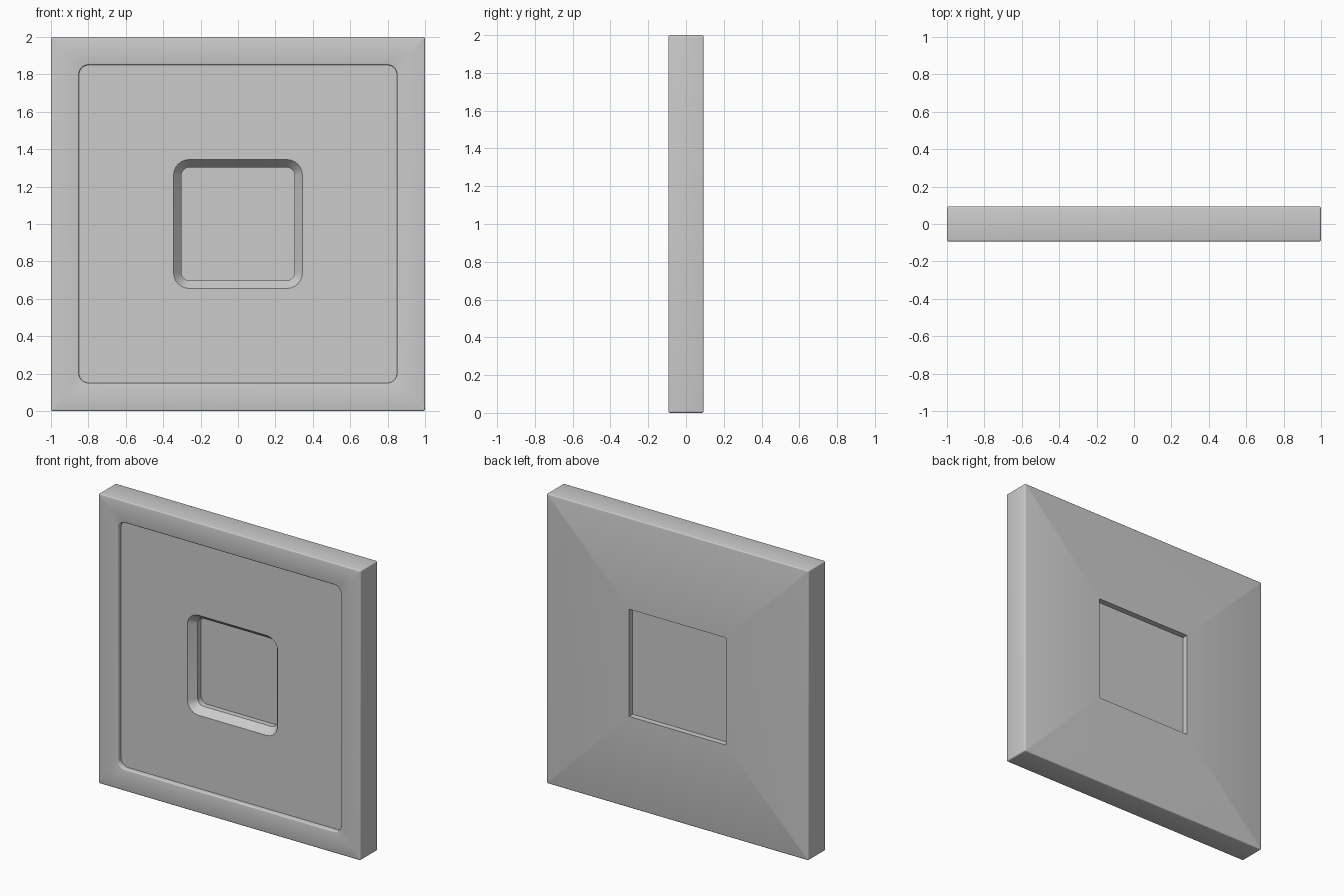
import bpy, bmesh
from math import sin, cos, pi, radians

if "Cube" in bpy.data.objects:
    bpy.data.objects.remove(bpy.data.objects["Cube"])

SEG = 6            # segments per rounded corner
HALF_T = 0.093     # half thickness
R = 0.008          # small edge rounding


def ring(bm, half, radius, y):
    """Rounded square in the XZ plane, centred at z = 1."""
    verts = []
    for k, (sx, sz) in enumerate([(1, 1), (-1, 1), (-1, -1), (1, -1)]):
        for i in range(SEG + 1):
            a = (k + i / SEG) * pi / 2
            verts.append(bm.verts.new((sx * (half - radius) + radius * cos(a), y,
                                       1 + sz * (half - radius) + radius * sin(a))))
    return verts


def fillet(half, y, radius, a0, a1, n=3):
    """Rounded edge as (half size, corner radius, y) steps around a centre."""
    out = []
    for i in range(n + 1):
        a = radians(a0 + (a1 - a0) * i / n)
        h = half + R * cos(a)
        out.append((h, radius + R * cos(a), y + R * sin(a)))
    return out


# Profile from the front pane, over the frame, round to the back recess
profile = [(0.303, 0.045, 0.03), (0.303, 0.045, -0.008),   # window well
           (0.345, 0.085, -0.06),                          # sloped window edge
           (0.850, 0.052, -0.06)]                          # recessed panel
profile += fillet(0.858, -HALF_T + R, 0.06, 180, 270)      # inner frame edge
profile += fillet(1 - R, -HALF_T + R, 0.002, 270, 360)     # outer front edge
profile += fillet(1 - R, HALF_T - R, 0.002, 0, 90)         # outer back edge
profile += [(0.37, 0, HALF_T), (0.37, 0, HALF_T - 0.04)]   # square back recess

bm = bmesh.new()
rings = [ring(bm, h, max(r, 0), y) for h, r, y in profile]
n = len(rings[0])
for a, b in zip(rings, rings[1:]):
    for i in range(n):
        j = (i + 1) % n
        bm.faces.new((a[i], a[j], b[j], b[i]))
bm.faces.new(rings[0])
bm.faces.new(rings[-1])
bmesh.ops.remove_doubles(bm, verts=bm.verts, dist=0.00005)
bmesh.ops.recalc_face_normals(bm, faces=bm.faces)

mesh = bpy.data.meshes.new("framed_wall_panel")
bm.to_mesh(mesh)
bm.free()
panel = bpy.data.objects.new("framed_wall_panel", mesh)
bpy.context.collection.objects.link(panel)
bpy.context.view_layer.objects.active = panel
panel.select_set(True)
bpy.ops.object.shade_smooth_by_angle(angle=radians(35))
